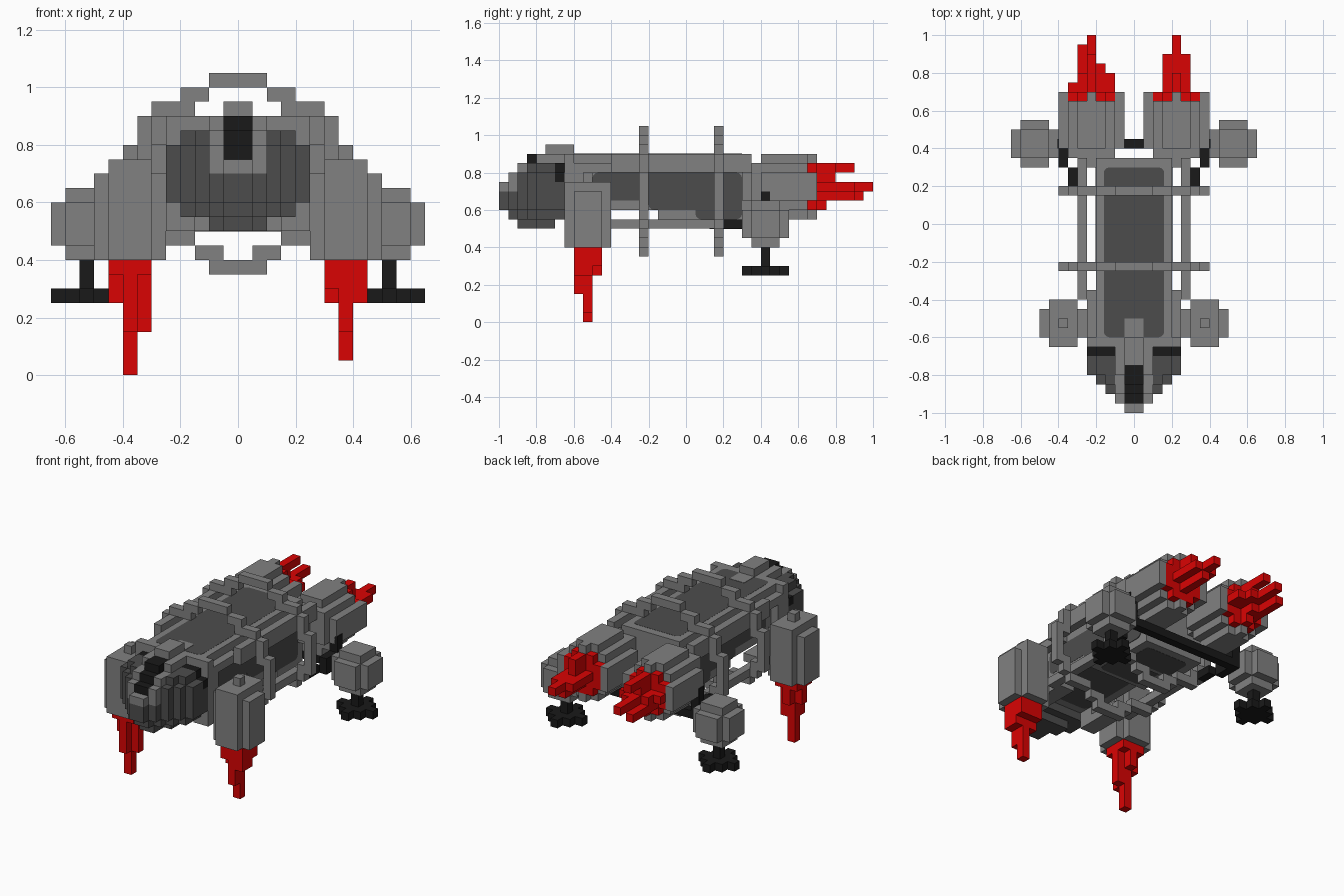
import bpy, bmesh

if "Cube" in bpy.data.objects:
    bpy.data.objects.remove(bpy.data.objects["Cube"], do_unlink=True)

U = 0.05  # size of one block; all part dimensions below are in blocks


def material(name, r, g, b):
    m = bpy.data.materials.new(name)
    m.use_nodes = True
    m.diffuse_color = (r, g, b, 1)
    m.node_tree.nodes["Principled BSDF"].inputs["Base Color"].default_value = (r, g, b, 1)
    return m


GREY = material("mid grey", 0.22, 0.22, 0.22)
DARK = material("dark grey", 0.073, 0.073, 0.073)
BLACK = material("near black", 0.010, 0.010, 0.010)
RED = material("flame red", 0.70, 0.001, 0.001)


def add_box(bm, x0, x1, y0, y1, z0, z1):
    for v in bmesh.ops.create_cube(bm, size=1)["verts"]:
        v.co.x = (x1 if v.co.x > 0 else x0) * U
        v.co.y = (y1 if v.co.y > 0 else y0) * U
        v.co.z = (z1 if v.co.z > 0 else z0) * U


def finish(bm, name, mats):
    me = bpy.data.meshes.new(name)
    bm.to_mesh(me)
    bm.free()
    for m in mats:
        me.materials.append(m)
    bpy.context.collection.objects.link(bpy.data.objects.new(name, me))


def blocks(name, mat, boxes, mirror=False):
    """Boxes (x0, x1, y0, y1, z0, z1) as one part, optionally repeated on -x."""
    bm = bmesh.new()
    for b in boxes:
        add_box(bm, *b)
        if mirror:
            add_box(bm, -b[1], -b[0], *b[2:])
    finish(bm, name, [mat])


def rounded_plate(name, mat, box, axis, mirror=False):
    """Thin plate whose edges along one axis are rounded."""
    bm = bmesh.new()
    x0, x1, *rest = box
    for b in [box] + ([(-x1, -x0, *rest)] if mirror else []):
        add_box(bm, *b)
    edges = []
    for e in bm.edges:
        d = (e.verts[1].co - e.verts[0].co).normalized()
        if abs(d[axis]) > 0.9:
            edges.append(e)
    bmesh.ops.bevel(bm, geom=edges, offset=0.03, segments=3, profile=0.5, affect='EDGES')
    finish(bm, name, [mat])


# Nose: stepped half ellipsoid, coloured by position
bm = bmesh.new()
row_widths = {10: 2, 11: 4, 12: 5, 13: 5, 14: 5, 15: 5, 16: 4, 17: 2}
slabs = [(1, 12, 15), (2, 11, 16), (3, 10, 17), (4, 10, 18), (5, 10, 18), (5, 10, 18), (5, 11, 18)]
for i, (w, zl, zh) in enumerate(slabs):
    y = -20 + i
    for z in range(zl, zh):
        row = max(1, row_widths[z] - (5 - w))
        for x in range(-row, row):
            ax = abs(x + 0.5)
            colour = 1
            if ax < 1 and z >= 15 and y < -15:
                colour = 2
            elif ax < 2 and z >= 14:
                colour = 0
            elif y == -14 and z >= 15:
                colour = 2
            known = set(bm.faces)
            add_box(bm, x, x + 1, y, y + 1, z, z + 1)
            for f in bm.faces:
                if f not in known:
                    f.material_index = colour
# Drop the walls shared by neighbouring blocks
seen = {}
for f in bm.faces:
    c = f.calc_center_median()
    seen.setdefault(tuple(round(v * 1000) for v in c), []).append(f)
inner = [f for fs in seen.values() if len(fs) > 1 for f in fs]
bmesh.ops.delete(bm, geom=inner, context='FACES')
finish(bm, "nose", [GREY, DARK, BLACK])

# Hull, deeper towards the back, with a front frame that carries the pods
blocks("hull", GREY, [(-4, 4, -13, -3, 12, 18), (-4, 4, -3, 2, 11, 18), (-4, 4, 2, 7, 10, 18)])
blocks("front_frame", GREY, [(4, 5, -13, -7, 16, 17), (4, 5, -13, -12, 10, 18),
                             (4, 5, -12, -11, 12, 16),
                             (3, 5, -13, -7, 10, 11), (3, 4, -13, -11, 10, 12)], True)
blocks("top_fin", GREY, [(-1, 1, -15, -12, 18, 19), (-1, 1, -12, -10, 18, 18.06)])
rounded_plate("top_panel", DARK, (-3.2, 3.2, -12, 6, 17.9, 18.02), 2)
rounded_plate("front_side_panel", DARK, (3.95, 4.03, -10, -2, 13, 16), 0, True)
rounded_plate("middle_side_panel", DARK, (3.95, 4.05, -4, 3, 12, 16), 0, True)
rounded_plate("rear_side_panel", DARK, (3.95, 4.07, 1, 6, 11, 16), 0, True)
rounded_plate("front_belly_panel", DARK, (-3, 3, -12, -4, 11.98, 12.05), 2)
rounded_plate("middle_belly_panel", DARK, (-3, 3, -2.5, 1.5, 10.98, 11.05), 2)
rounded_plate("rear_belly_panel", DARK, (-3, 3, 2.5, 6, 9.98, 10.05), 2)

# Side rails and the two hoops around the hull
blocks("upper_rails", GREY, [(5, 6, -8, 7, 16, 18), (5, 6, 7, 9, 16, 17)], True)
blocks("lower_rails", GREY, [(5, 6, -8, 4, 10, 11)], True)
hoop = [(0, 2, 20, 21), (2, 4, 19, 20), (3, 6, 18, 19), (5, 7, 16, 18), (6, 8, 15, 16),
        (7, 8, 12, 15), (6, 8, 11, 12), (5, 7, 10, 11), (3, 6, 9, 10), (1, 3, 8, 9), (0, 2, 7, 8)]
for label, y in (("front_hoop", -5), ("rear_hoop", 3)):
    blocks(label, GREY, [(a, b, y, y + 1, c, d) for a, b, c, d in hoop], True)

# Front thruster pods
blocks("front_pods", GREY, [(6, 9, -13, -8, 8, 15), (5, 10, -12, -9, 8, 14),
                            (7, 8, -11, -10, 15, 16)], True)

# Rear landing pods with axle, struts, stems and feet
blocks("rear_pods", GREY, [(9, 12, 6, 11, 9, 12), (8, 13, 7, 10, 9, 12),
                           (9, 12, 7, 10, 8, 13)], True)
blocks("rear_struts", BLACK, [(6, 7, 4, 6, 10, 11), (7, 8, 6, 8, 10, 12),
                              (7, 8.1, 8, 9, 10, 14)], True)
blocks("cross_axle", BLACK, [(-8, 8, 8, 9, 10, 11)])
blocks("foot_stems", BLACK, [(10, 11, 8, 9, 6, 8)], True)
blocks("feet", BLACK, [(8, 13, 8, 9, 5, 6), (10, 11, 6, 11, 5, 6),
                       (9, 12, 7, 10, 5, 6)], True)

# Rear engines: stepped drums with a notched rim
blocks("rear_engines", GREY, [(1, 8, 8, 13, 13, 16), (2, 7, 8, 13, 12, 17),
                              (3, 6, 8, 13, 11, 18), (2, 7, 7, 8, 13, 17),
                              (4, 5, 6, 7, 13, 17)], True)
blocks("engine_rims", GREY, [(1, 2, 13, 14, 13, 16), (7, 8, 13, 14, 13, 16),
                             (4, 5, 13, 14, 11, 12), (4, 5, 13, 14, 17, 18)], True)

# Flames, slightly different on each side
blocks("front_left_flame", RED, [(6, 9, -12, -9, 6, 8), (6, 7, -11, -10, 5, 6),
                                 (7, 9, -12, -10, 5, 6), (7, 8, -11, -10, 1, 5),
                                 (7, 8, -12, -11, 3, 5)])
blocks("front_right_flame", RED, [(-9, -6, -11, -10, 5, 8), (-8, -7, -12, -9, 5, 8),
                                  (-9, -6, -12, -9, 7, 8), (-8, -6, -11, -10, 3, 5),
                                  (-8, -7, -12, -10, 3, 5), (-8, -7, -11, -10, 0, 3)])
blocks("rear_left_flame", RED, [(2, 7, 13, 14, 13, 16), (3, 6, 13, 14, 12, 17),
                                (3, 6, 14, 18, 14, 15), (4, 5, 18, 20, 14, 15),
                                (4, 5, 14, 18, 13, 14), (4, 5, 14, 16, 15, 17)])
blocks("rear_right_flame", RED, [(-7, -2, 13, 14, 13, 16), (-6, -3, 13, 14, 12, 17),
                                 (-7, -6, 14, 15, 14, 15), (-6, -2, 14, 16, 14, 15),
                                 (-5, -4, 14, 16, 13, 16), (-5, -4, 16, 20, 14, 15),
                                 (-6, -5, 14, 19, 13, 14), (-4, -3, 14, 17, 14, 15),
                                 (-5, -4, 14, 18, 16, 17), (-5, -4, 14, 15, 12, 13)])
